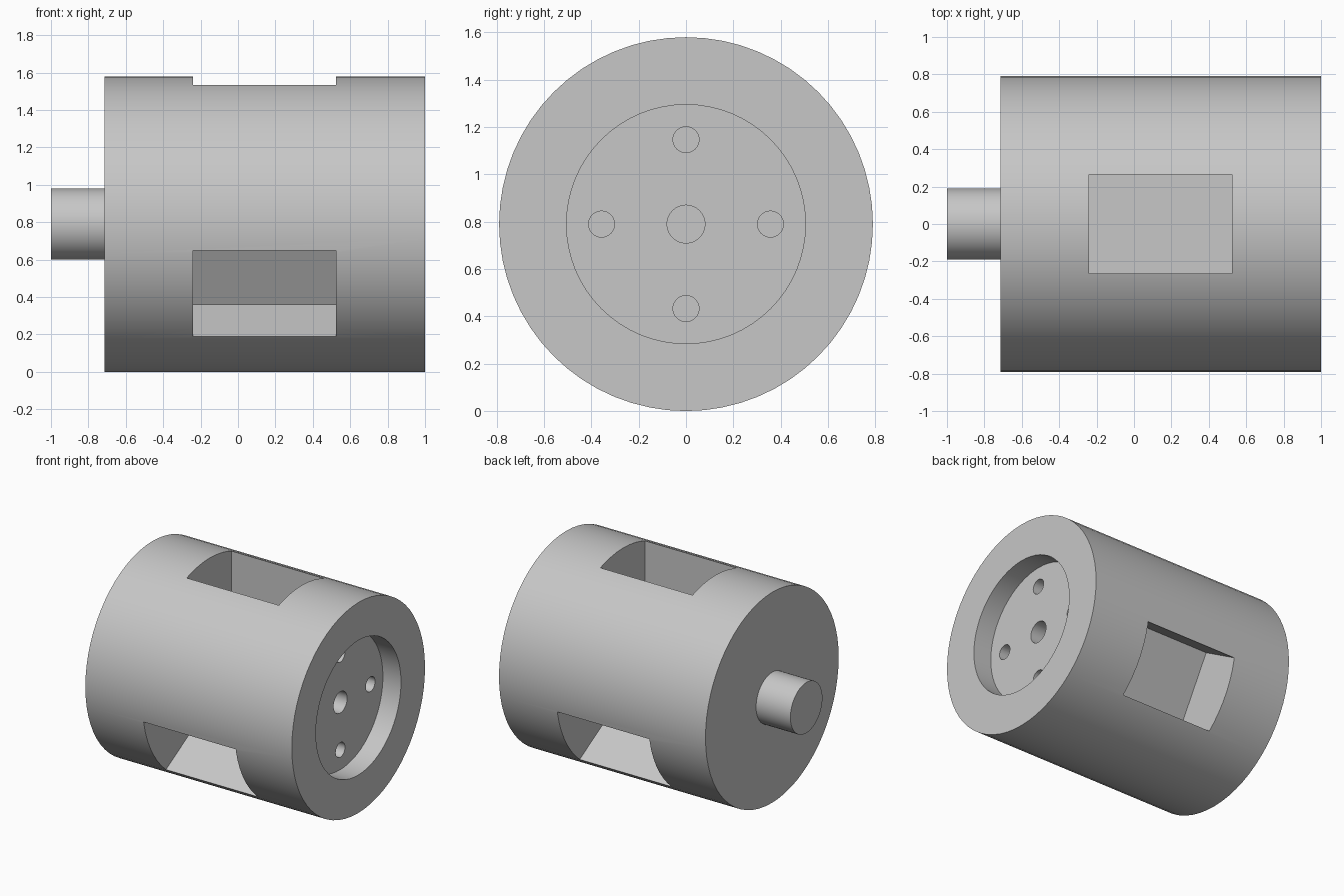
import bpy, bmesh, math
from mathutils import Matrix, Vector

if "Cube" in bpy.data.objects:
    bpy.data.objects.remove(bpy.data.objects["Cube"], do_unlink=True)

AXIS_Z = 0.79
CENTRE = Matrix.Translation((0, 0, AXIS_Z))

grey = bpy.data.materials.new("light_grey")
grey.use_nodes = True
colour = (0.57, 0.57, 0.57, 1)
grey.diffuse_color = colour
grey.node_tree.nodes["Principled BSDF"].inputs["Base Color"].default_value = colour


def make_object(name, bm):
    bmesh.ops.recalc_face_normals(bm, faces=bm.faces)
    mesh = bpy.data.meshes.new(name)
    bm.to_mesh(mesh)
    bm.free()
    mesh.materials.append(grey)
    obj = bpy.data.objects.new(name, mesh)
    bpy.context.collection.objects.link(obj)
    return obj


def lathe(name, profile, steps):
    """Revolve (x, radius) points about the horizontal axis."""
    bm = bmesh.new()
    verts = [bm.verts.new((x, 0, AXIS_Z + r)) for x, r in profile]
    edges = [bm.edges.new(pair) for pair in zip(verts, verts[1:])]
    bmesh.ops.spin(bm, geom=verts + edges, cent=(0, 0, AXIS_Z), axis=(1, 0, 0),
                   angle=math.tau, steps=steps, use_duplicate=False)
    bmesh.ops.remove_doubles(bm, verts=bm.verts, dist=0.0001)
    return make_object(name, bm)


# Drum with the round recess and centre hole in its right end
drum = lathe("drum", [(-0.715, 0), (-0.715, 0.79), (1, 0.79), (1, 0.505),
                      (0.85, 0.505), (0.85, 0.08), (0.65, 0.08), (0.65, 0)], 64)

# Stub shaft on the other end
shaft = lathe("shaft", [(-1, 0), (-1, 0.19), (-0.71, 0.19), (-0.71, 0)], 48)

# Cutter for three rectangular pockets spaced around the drum
bm = bmesh.new()
for i in range(3):
    turn = Matrix.Rotation(i * math.tau / 3, 4, 'X')
    place = Matrix.Translation((0.1425, 0, 0.7))
    size = Matrix.Diagonal((0.765, 0.53, 0.6, 1))
    bmesh.ops.create_cube(bm, size=1, matrix=CENTRE @ turn @ place @ size)

# Four screw holes around the centre hole
for i in range(4):
    turn = Matrix.Rotation(i * math.tau / 4, 4, 'X')
    place = Matrix.Translation((0.78, 0, 0.357))
    lay = Matrix.Rotation(math.pi / 2, 4, 'Y')
    bmesh.ops.create_cone(bm, cap_ends=True, segments=32, radius1=0.055,
                          radius2=0.055, depth=0.26,
                          matrix=CENTRE @ turn @ place @ lay)
cutter = make_object("pocket_and_hole_cutter", bm)
cutter.hide_render = True

# Cut the drum, then discard the cutter
cut = drum.modifiers.new("pockets_and_holes", 'BOOLEAN')
cut.operation = 'DIFFERENCE'
cut.solver = 'EXACT'
cut.object = cutter
bpy.ops.object.select_all(action='DESELECT')
bpy.context.view_layer.objects.active = drum
drum.select_set(True)
bpy.ops.object.modifier_apply(modifier=cut.name)
bpy.data.objects.remove(cutter, do_unlink=True)

# Smooth round walls, sharp edges
shaft.select_set(True)
bpy.ops.object.shade_smooth_by_angle(angle=math.radians(30))
